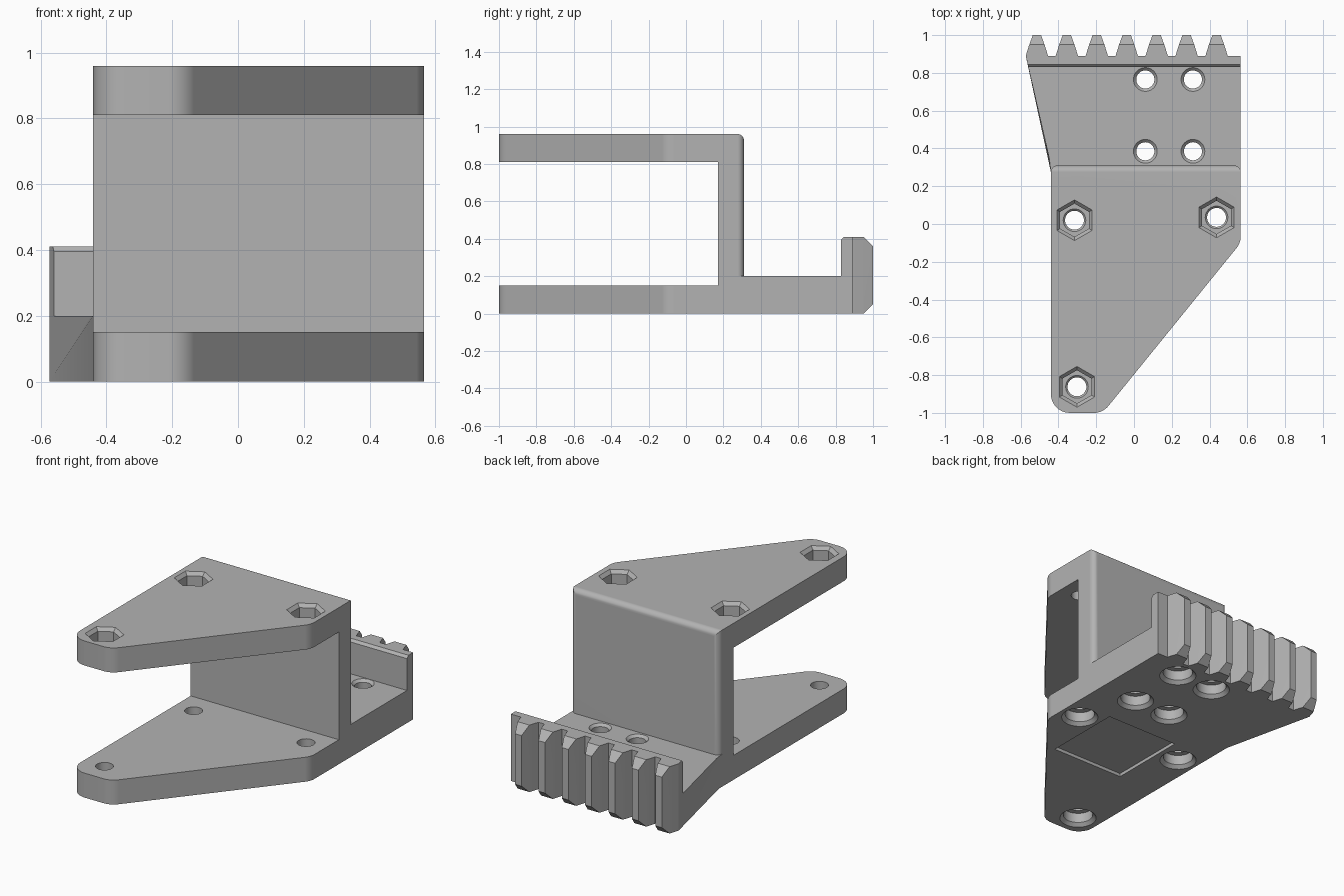
import bpy, bmesh, math
from mathutils import Vector

cube = bpy.data.objects.get("Cube")
if cube:
    bpy.data.objects.remove(cube)

grey = bpy.data.materials.new("plain_grey")
grey.use_nodes = True
colour = (0.45, 0.45, 0.45, 1)
grey.diffuse_color = colour
grey.node_tree.nodes["Principled BSDF"].inputs["Base Color"].default_value = colour


def loft(name, rings):
    """Closed solid through rings of equal point count."""
    bm = bmesh.new()
    rows = [[bm.verts.new(p) for p in ring] for ring in rings]
    for a, b in zip(rows, rows[1:]):
        for i in range(len(a)):
            j = (i + 1) % len(a)
            bm.faces.new((a[i], a[j], b[j], b[i]))
    bm.faces.new(rows[0])
    bm.faces.new(rows[-1])
    bmesh.ops.recalc_face_normals(bm, faces=bm.faces)
    mesh = bpy.data.meshes.new(name)
    bm.to_mesh(mesh)
    bm.free()
    mesh.materials.append(grey)
    ob = bpy.data.objects.new(name, mesh)
    bpy.context.collection.objects.link(ob)
    return ob


def turned(name, x, y, sides, steps, phase=0):
    """Stack of regular polygons given as (height, radius)."""
    angles = [math.tau * i / sides + phase for i in range(sides)]
    return loft(name, [[(x + r * math.cos(a), y + r * math.sin(a), z) for a in angles]
                       for z, r in steps])


def combine(ob, tool, operation):
    mod = ob.modifiers.new(operation, "BOOLEAN")
    mod.operation = operation
    mod.solver = "EXACT"
    mod.object = tool
    bpy.context.view_layer.objects.active = ob
    bpy.ops.object.modifier_apply(modifier=mod.name)
    bpy.data.objects.remove(tool)


def fillet(before, corner, after, radius, steps=8):
    """Arc points that round a convex corner of an outline."""
    c = Vector(corner)
    u, v = (Vector(before) - c).normalized(), (Vector(after) - c).normalized()
    half = u.angle(v) / 2
    centre = c + (u + v).normalized() * radius / math.sin(half)
    p = c + u * radius / math.tan(half) - centre
    q = c + v * radius / math.tan(half) - centre
    turn = p.angle_signed(q)
    out = []
    for i in range(steps + 1):
        a = -turn * i / steps
        out.append((centre.x + p.x * math.cos(a) - p.y * math.sin(a),
                    centre.y + p.x * math.sin(a) + p.y * math.cos(a)))
    return out


# Plan outline: triangular front, flared back and rack teeth
left, right, wall_back, root = -0.44, 0.565, 0.31, 0.89
front_left, front_right, shoulder = (left, -1), (-0.165, -1), (right, -0.1)
outline = [(left, wall_back)]
outline += fillet((left, 0), front_left, front_right, 0.1)
outline += fillet(front_left, front_right, shoulder, 0.1)
outline += fillet(front_right, shoulder, (right, 0), 0.1)
outline += [(right, wall_back), (right, root)]
tooth = [(0.059, root), (0.042, 0.945), (0.022, 1.0)]
for i in range(7):
    cx = 0.437 - 0.1585 * i
    outline += [(cx + w, y) for w, y in tooth]
    outline += [(cx - w, y) for w, y in reversed(tooth)]

# Side profile: two arms, upright, ledge and toothed rack
profile = [(-1.1, 0), (0.95, 0), (1.0, 0.05), (1.0, 0.36), (0.95, 0.41), (0.845, 0.41),
           (0.83, 0.395), (0.83, 0.2), (wall_back, 0.2), (wall_back, 0.96), (-1.1, 0.96),
           (-1.1, 0.81), (0.17, 0.81), (0.17, 0.15), (-1.1, 0.15)]

bracket = loft("bracket", [[(x, y, z) for x, y in outline] for z in (-0.1, 1.1)])
side = loft("side_cutter", [[(x, y, z) for y, z in profile] for x in (-0.8, 0.8)])
combine(bracket, side, "INTERSECT")

# Round the back edges of the upright
bm = bmesh.new()
bm.from_mesh(bracket.data)
edges = [e for e in bm.edges
         if all(abs(v.co.y - wall_back) < 0.001 and v.co.z > 0.19 for v in e.verts)
         and not all(v.co.z < 0.21 for v in e.verts)]
bmesh.ops.bevel(bm, geom=edges, offset=0.035, segments=6, profile=0.5, affect="EDGES")
bm.to_mesh(bracket.data)
bm.free()

# Arm holes: counterbored below, hexagonal nut pockets above
bore = [(-0.02, 0.125), (0.02, 0.085), (0.08, 0.085), (0.08, 0.05)]
for x, y in ((-0.315, 0.02), (0.437, 0.035), (-0.302, -0.862)):
    combine(bracket, turned("screw_cutter", x, y, 32, bore + [(0.5, 0.05)]), "DIFFERENCE")
    combine(bracket, turned("shaft_cutter", x, y, 32,
                            [(0.5, 0.05), (0.87, 0.05), (0.88, 0.06), (0.9, 0.06)]), "DIFFERENCE")
    combine(bracket, turned("nut_cutter", x, y, 6,
                            [(0.88, 0.088), (0.94, 0.088), (0.98, 0.128)], math.pi / 2), "DIFFERENCE")

# Ledge holes
for x in (0.06, 0.312):
    for y in (0.385, 0.765):
        combine(bracket, turned("ledge_cutter", x, y, 32, bore + [
            (0.185, 0.048), (0.2, 0.063), (0.22, 0.063)]), "DIFFERENCE")

# Shallow square recess underneath
square = [(-0.18, -0.34), (0.31, -0.34), (0.31, 0.15), (-0.18, 0.15)]
combine(bracket, loft("recess_cutter", [[(x, y, z) for x, y in square]
                                        for z in (-0.05, 0.02)]), "DIFFERENCE")

# Smooth fillets and bores, keep hard edges
bpy.ops.object.select_all(action="DESELECT")
bracket.select_set(True)
bpy.context.view_layer.objects.active = bracket
bpy.ops.object.shade_smooth_by_angle(angle=math.radians(25))
weighted = bracket.modifiers.new("weighted_normals", "WEIGHTED_NORMAL")
weighted.keep_sharp = True
